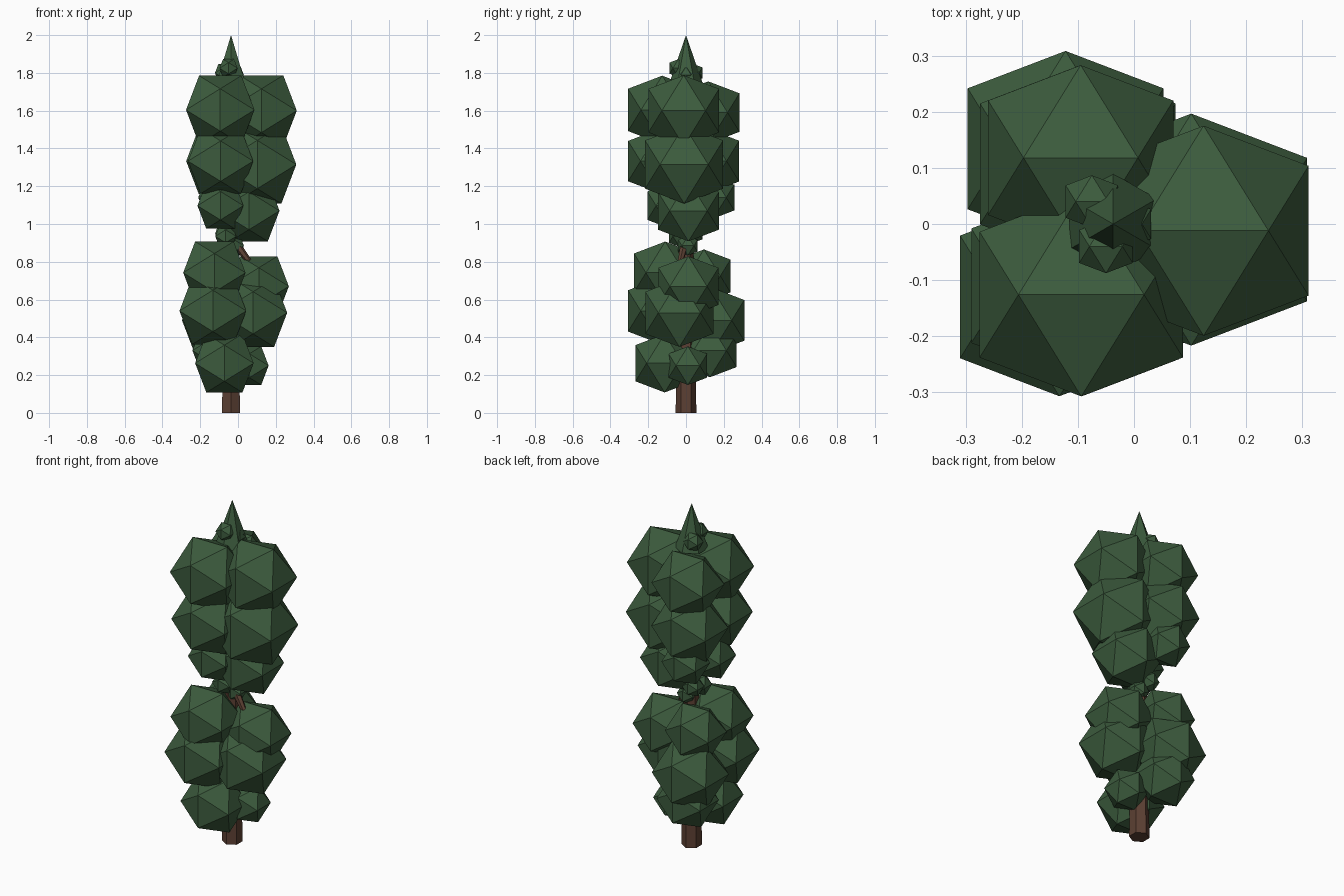
import bpy, bmesh, math
from mathutils import Vector, Matrix

if "Cube" in bpy.data.objects:
    bpy.data.objects.remove(bpy.data.objects["Cube"])

PHI = (1 + math.sqrt(5)) / 2
NORM = math.sqrt(1 + PHI * PHI)
TX = -0.037  # trunk axis x


def material(name, color):
    m = bpy.data.materials.new(name)
    m.diffuse_color = (*color, 1)
    m.use_nodes = True
    m.node_tree.nodes["Principled BSDF"].inputs["Base Color"].default_value = m.diffuse_color
    return m


green = material("foliage_green", (0.045, 0.105, 0.047))
brown = material("bark_brown", (0.107, 0.051, 0.033))


def finish(bm, name, mat):
    bmesh.ops.recalc_face_normals(bm, faces=bm.faces)
    me = bpy.data.meshes.new(name)
    bm.to_mesh(me)
    bm.free()
    me.materials.append(mat)
    ob = bpy.data.objects.new(name, me)
    bpy.context.collection.objects.link(ob)
    return ob


def clump(name, x, y, z, r):
    """Axis-aligned icosahedron with an edge on top running along x."""
    bm = bmesh.new()
    for a in (-1, 1):
        for b in (-PHI, PHI):
            for p in ((a, 0, b), (0, b, a), (b, a, 0)):
                bm.verts.new(Vector(p) * (r / NORM))
    bmesh.ops.convex_hull(bm, input=bm.verts)
    finish(bm, name, green).location = (x, y, z)


def tapered(name, p0, p1, r0, r1, mat, sides=6):
    """Six-sided tapered rod from p0 to p1."""
    p0, p1 = Vector(p0), Vector(p1)
    d = p1 - p0
    bm = bmesh.new()
    bmesh.ops.create_cone(bm, cap_ends=True, segments=sides, radius1=r0,
                          radius2=r1, depth=d.length)
    if r1 == 0:
        bmesh.ops.remove_doubles(bm, verts=bm.verts, dist=1e-5)
    ob = finish(bm, name, mat)
    rot = Vector((0, 0, 1)).rotation_difference(d.normalized())
    ob.matrix_world = Matrix.Translation((p0 + p1) / 2) @ rot.to_matrix().to_4x4()


# trunk, side branch and pointed crown
tapered("trunk", (TX, 0, 0), (TX, 0, 1.76), 0.055, 0.025, brown)
tapered("branch", (TX, 0, 0.93), (0.06, -0.03, 0.80), 0.025, 0.015, brown)
tapered("crown_tip", (TX, 0, 1.74), (TX, 0, 2.0), 0.09, 0, green)

# foliage columns, bottom to top: x, y, z, radius
columns = {
    "front_clump": [
        (-0.072, -0.113, 0.263, 0.182), (-0.133, -0.13, 0.54, 0.208),
        (-0.125, -0.11, 0.742, 0.194), (-0.065, -0.035, 0.935, 0.065),
        (-0.093, -0.083, 1.097, 0.143), (-0.092, -0.134, 1.333, 0.203),
        (-0.094, -0.126, 1.604, 0.213), (-0.05, -0.04, 1.825, 0.056)],
    "right_clump": [
        (0.06, 0.01, 0.25, 0.12), (0.08, -0.035, 0.53, 0.212),
        (0.11, 0.013, 0.67, 0.187), (-0.02, 0.01, 0.885, 0.06),
        (0.058, 0.013, 1.07, 0.19), (0.102, -0.01, 1.315, 0.243),
        (0.124, -0.012, 1.6, 0.22), (-0.012, 0.0, 1.79, 0.05)],
    "back_clump": [
        (-0.1, 0.127, 0.33, 0.166), (-0.122, 0.134, 0.49, 0.205),
        (-0.13, 0.095, 0.725, 0.165), (-0.07, 0.035, 0.95, 0.06),
        (-0.1, 0.145, 1.14, 0.13), (-0.1, 0.107, 1.333, 0.205),
        (-0.095, 0.118, 1.59, 0.194), (-0.075, 0.04, 1.8, 0.055)],
}
for name, items in columns.items():
    for i, item in enumerate(items):
        clump(f"{name}_{i + 1}", *item)
